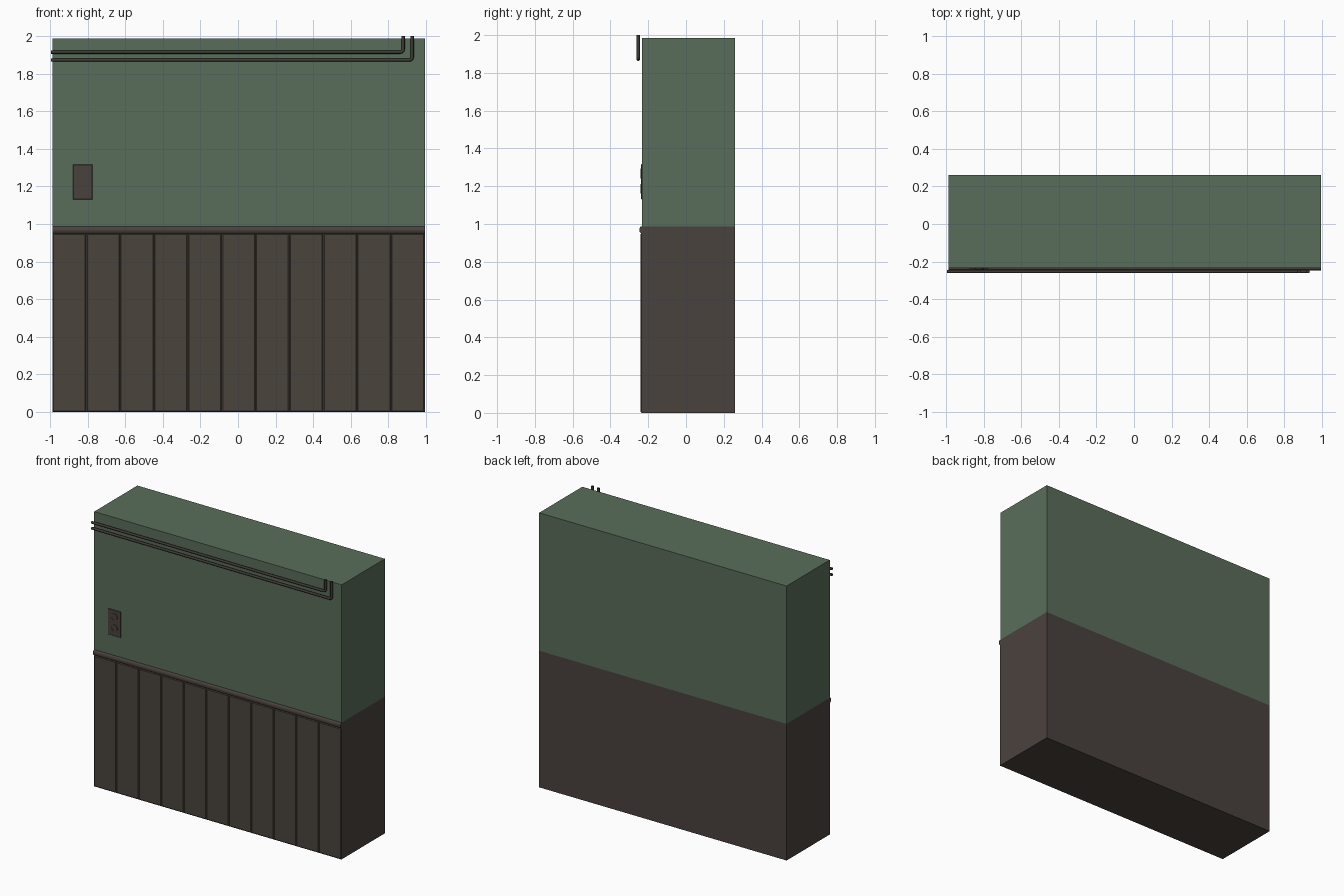
import bpy, bmesh, math
from mathutils import Vector

if "Cube" in bpy.data.objects:
    bpy.data.objects.remove(bpy.data.objects["Cube"])

def srgb(r, g, b):
    f = lambda c: c / 12.92 if c <= 0.04045 else ((c + 0.055) / 1.055) ** 2.4
    return (f(r / 255), f(g / 255), f(b / 255), 1)

def material(name, rgb):
    m = bpy.data.materials.new(name)
    m.diffuse_color = srgb(*rgb)
    m.use_nodes = True
    m.node_tree.nodes["Principled BSDF"].inputs["Base Color"].default_value = m.diffuse_color
    return m

GREEN = material("green paint", (89, 109, 90))
WOOD = material("dark wood", (74, 67, 59))
BASE = material("brown side", (74, 66, 61))
METAL = material("dark metal", (62, 57, 53))

X0, X1, YF, YB, TOP, SPLIT = -0.987, 0.993, -0.233, 0.26, 1.985, 0.988

def finish(name, bm, mats):
    bmesh.ops.recalc_face_normals(bm, faces=bm.faces)
    me = bpy.data.meshes.new(name)
    bm.to_mesh(me)
    bm.free()
    for m in mats:
        me.materials.append(m)
    ob = bpy.data.objects.new(name, me)
    bpy.context.collection.objects.link(ob)
    return ob

def plate(bm, x0, x1, z0, z1, back, front, bevel):
    """Flat board facing -y with chamfered front edges."""
    def ring(y, i):
        return [bm.verts.new(p) for p in ((x0 + i, y, z0 + i), (x1 - i, y, z0 + i),
                                          (x1 - i, y, z1 - i), (x0 + i, y, z1 - i))]
    rings = [ring(back, 0), ring(front + bevel * 0.8, 0), ring(front, bevel)]
    bm.faces.new(rings[0])
    bm.faces.new(rings[2])
    for a, b in zip(rings, rings[1:]):
        for k in range(4):
            bm.faces.new((a[k], a[(k + 1) % 4], b[(k + 1) % 4], b[k]))

def smooth(ob):
    for p in ob.data.polygons:
        p.use_smooth = len(p.vertices) == 4

# wall block, green above and brown below
bm = bmesh.new()
bmesh.ops.create_cube(bm, size=1)
for v in bm.verts:
    v.co = Vector((X0 if v.co.x < 0 else X1, YF if v.co.y < 0 else YB, 0 if v.co.z < 0 else TOP))
bmesh.ops.bisect_plane(bm, geom=bm.verts[:] + bm.edges[:] + bm.faces[:],
                       plane_co=(0, 0, SPLIT), plane_no=(0, 0, 1))
for f in bm.faces:
    f.material_index = 0 if f.calc_center_median().z > SPLIT else 1
finish("wall", bm, [GREEN, BASE])

# wainscot planks
bm = bmesh.new()
COUNT = 11
step = (X1 - X0) / COUNT
for i in range(COUNT):
    plate(bm, X0 + i * step, X0 + (i + 1) * step, 0, 0.95, YF, -0.241, 0.006)
finish("wainscot_planks", bm, [WOOD])

# half-round chair rail
bm = bmesh.new()
prof = [(YF, SPLIT)]
for k in range(9):
    a = math.pi / 2 + math.pi * k / 8
    prof.append((-0.236 + 0.011 * math.cos(a), 0.969 + 0.019 * math.sin(a)))
prof[1:] = [(y, min(z, SPLIT)) for y, z in prof[1:]]
prof.append((YF, 0.95))
face = bm.faces.new([bm.verts.new((X0, y, z)) for y, z in prof])
ext = bmesh.ops.extrude_face_region(bm, geom=[face])
bmesh.ops.translate(bm, vec=(X1 - X0, 0, 0),
                    verts=[g for g in ext["geom"] if isinstance(g, bmesh.types.BMVert)])
finish("chair_rail", bm, [BASE])

# socket plate
bm = bmesh.new()
plate(bm, -0.876, -0.773, 1.13, 1.317, YF, -0.2375, 0.002)
finish("socket_plate", bm, [BASE])

# round sockets: raised ring with a shallow recessed centre
def socket(name, z):
    bm = bmesh.new()
    rings = []
    for r, y in ((0.026, YF), (0.026, -0.2415), (0.020, -0.2415), (0.020, -0.2385)):
        rings.append([bm.verts.new((-0.824 + r * math.cos(t * math.pi / 12), y,
                                    z + r * math.sin(t * math.pi / 12))) for t in range(24)])
    bm.faces.new(rings[0])
    bm.faces.new(rings[3])
    for a, b in zip(rings, rings[1:]):
        for k in range(24):
            bm.faces.new((a[k], a[(k + 1) % 24], b[(k + 1) % 24], b[k]))
    finish(name, bm, [BASE])

socket("upper_socket", 1.267)
socket("lower_socket", 1.187)

# pipes: run along the wall, then bend up
def pipe(name, x, z, r=0.009, bend=0.015, sides=10):
    path = [(-0.993, z, 0)]
    for k in range(5):
        a = math.pi / 2 * k / 4
        path.append((x - bend + bend * math.sin(a), z + bend - bend * math.cos(a), a))
    path.append((x, 2.0, math.pi / 2))
    bm = bmesh.new()
    rings = []
    for px, pz, a in path:
        ring = []
        for s in range(sides):
            t = 2 * math.pi * s / sides
            n = r * math.cos(t)
            ring.append(bm.verts.new((px - n * math.sin(a), -0.253 + r * math.sin(t),
                                      pz + n * math.cos(a))))
        rings.append(ring)
    bm.faces.new(rings[0])
    bm.faces.new(rings[-1])
    for a, b in zip(rings, rings[1:]):
        for k in range(sides):
            bm.faces.new((a[k], a[(k + 1) % sides], b[(k + 1) % sides], b[k]))
    smooth(finish(name, bm, [METAL]))

pipe("upper_pipe", 0.878, 1.914)
pipe("lower_pipe", 0.926, 1.872)
